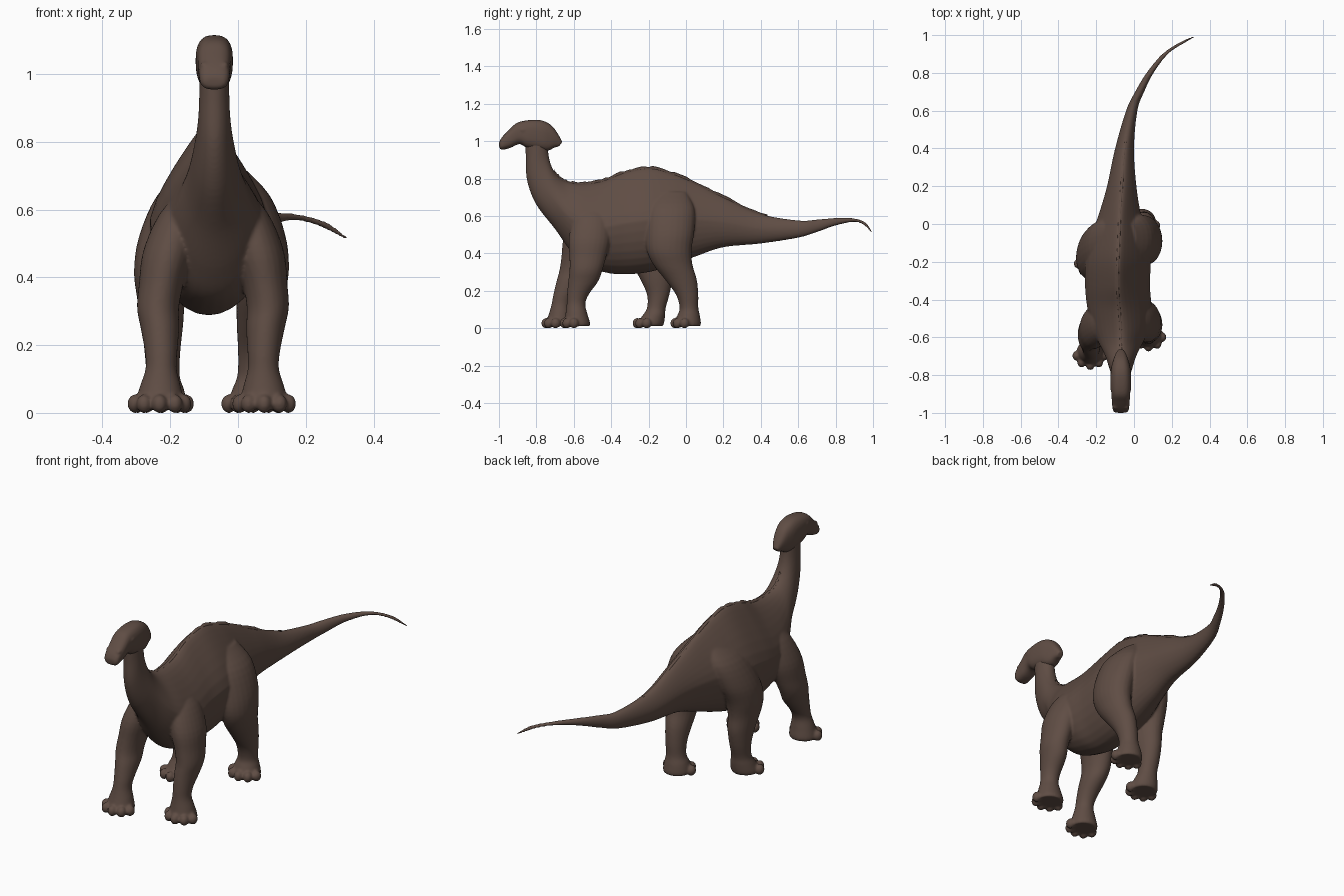
import bpy, bmesh, math, random
from mathutils import Vector, Matrix

random.seed(4)
if "Cube" in bpy.data.objects:
    bpy.data.objects.remove(bpy.data.objects["Cube"], do_unlink=True)

AXIS = -0.07  # x of the animal's midline

skin = bpy.data.materials.new("brown_skin")
skin.use_nodes = True
colour = (0.115, 0.074, 0.058, 1)
skin.diffuse_color = colour
skin.node_tree.nodes["Principled BSDF"].inputs["Base Color"].default_value = colour


def spline(stations, steps):
    """Catmull-Rom interpolation through rows of numbers."""
    rows = [Vector(s) for s in stations]
    result = []
    for i in range(len(rows) - 1):
        a, b, c, d = (rows[min(max(i + k, 0), len(rows) - 1)] for k in (-1, 0, 1, 2))
        for s in range(steps):
            t = s / steps
            result.append(b + (c - a) * (t / 2)
                          + (a * 2 - b * 5 + c * 4 - d) * (t * t / 2)
                          + (b * 3 - a - c * 3 + d) * (t ** 3 / 2))
    return result + [rows[-1]]


def loft(bm, rings):
    """Skin a list of closed rings and cap both ends."""
    loops = [[bm.verts.new(p) for p in ring] for ring in rings]
    for lower, upper in zip(loops, loops[1:]):
        n = len(lower)
        for i in range(n):
            j = (i + 1) % n
            bm.faces.new((lower[i], lower[j], upper[j], upper[i]))
    bm.faces.new(loops[0])
    bm.faces.new(loops[-1][::-1])


def ball(bm, centre, size):
    matrix = Matrix.Translation(centre) @ Matrix.Diagonal((*size, 1))
    bmesh.ops.create_uvsphere(bm, u_segments=16, v_segments=10, radius=1, matrix=matrix)


def finish(name, bm, soften=0):
    bmesh.ops.recalc_face_normals(bm, faces=bm.faces)
    mesh = bpy.data.meshes.new(name)
    bm.to_mesh(mesh)
    bm.free()
    mesh.materials.append(skin)
    mesh.shade_smooth()
    obj = bpy.data.objects.new(name, mesh)
    bpy.context.collection.objects.link(obj)
    if soften:  # fuse overlapping pieces into one soft skin
        remesh = obj.modifiers.new("fuse", "REMESH")
        remesh.mode = "VOXEL"
        remesh.voxel_size = 0.006
        remesh.use_smooth_shade = True
        smooth = obj.modifiers.new("soften", "SMOOTH")
        smooth.iterations = soften


def section(row, power=1.0, sides=32):
    """Ring spanning a top and a bottom point; pear narrows the upper half."""
    x, top_y, top_z, low_y, low_z, width, pear = row
    top, low = Vector((x, top_y, top_z)), Vector((x, low_y, low_z))
    middle, half = (top + low) / 2, (top - low) / 2
    ring = []
    for i in range(sides):
        a = math.tau * i / sides
        c, s = (math.copysign(abs(v) ** power, v) for v in (math.cos(a), math.sin(a)))
        narrow = 1 - pear * max(s, 0) ** 1.2
        ring.append(middle + half * s + Vector((width * c * narrow, 0, 0)))
    return ring


# Body from tail tip to throat: x, top y, top z, bottom y, bottom z, half width, pear
body_rows = spline([
    (.32, .995, .52, .99, .51, .008, 0),
    (.25, .96, .566, .955, .548, .016, 0),
    (.165, .9, .588, .9, .568, .016, 0),
    (.085, .8, .59, .8, .549, .019, 0),
    (.03, .7, .582, .7, .514, .024, 0),
    (-.012, .6, .577, .6, .484, .03, 0),
    (-.05, .4, .612, .4, .453, .05, .2),
    (-.065, .2, .702, .2, .433, .078, .35),
    (-.075, .05, .777, .05, .383, .112, .5),
    (-.08, -.08, .83, -.08, .335, .152, .58),
    (-.085, -.2, .857, -.2, .3, .172, .62),
    (-.087, -.33, .833, -.33, .288, .172, .6),
    (-.078, -.45, .787, -.43, .298, .17, .5),
    (-.07, -.56, .774, -.54, .335, .152, .42),
    (-.07, -.64, .785, -.615, .41, .118, .35),
    (-.07, -.69, .82, -.7, .53, .084, .2),
    (-.07, -.72, .87, -.8, .66, .061, 0),
    (-.07, -.735, .93, -.85, .79, .048, 0),
    (-.07, -.74, 1, -.857, .92, .044, 0),
    (-.07, -.75, 1.06, -.86, 1, .044, 0),
], 6)
body = bmesh.new()
loft(body, [section(r) for r in body_rows])

# Legs: distance from midline, y, z, half width, half depth
front_rows = [
    (.06, -.5, .67, .025, .05),
    (.1, -.505, .59, .058, .095),
    (.13, -.515, .48, .075, .112),
    (.15, -.525, .38, .066, .098),
    (.158, -.535, .31, .062, .088),
    (.151, -.55, .25, .057, .08),
    (.146, -.578, .18, .048, .058),
    (.145, -.588, .13, .046, .05),
    (.146, -.586, .08, .06, .058),
    (.147, -.583, .03, .072, .07),
    (.147, -.583, .012, .07, .068),
]
rear_rows = [
    (.05, -.08, .73, .03, .08),
    (.095, -.08, .64, .07, .125),
    (.128, -.085, .52, .083, .13),
    (.14, -.09, .42, .08, .12),
    (.136, -.07, .34, .071, .105),
    (.128, -.027, .26, .062, .085),
    (.123, .006, .18, .053, .06),
    (.118, .016, .11, .05, .05),
    (.115, .014, .07, .062, .06),
    (.115, .008, .03, .072, .072),
    (.115, .008, .012, .07, .07),
]


def add_leg(bm, rows, side, stride=0, splay=0):
    """Stride and splay shear the leg more and more toward the foot."""
    rings = []
    for off, y, z, wide, deep in spline(rows, 4):
        drop = 1 - z / rows[0][2]
        centre = Vector((AXIS + side * (off + splay * drop), y + stride * drop, z))
        rings.append([centre + Vector((wide * math.cos(a), deep * math.sin(a), 0))
                      for a in (math.tau * i / 24 for i in range(24))])
    loft(bm, rings)
    # Five round toes fanned toward the front
    for i in range(-2, 3):
        a = math.radians(38 * i)
        toe = centre + Vector((0.074 * math.sin(a), -0.067 * math.cos(a), 0))
        toe.z = 0.027
        ball(bm, toe, (0.023, 0.026, 0.028))


add_leg(body, front_rows, 1)
add_leg(body, front_rows, -1, stride=-0.1, splay=0.015)
add_leg(body, rear_rows, 1)
add_leg(body, rear_rows, -1, stride=-0.205, splay=0.04)
finish("body_and_legs", body, soften=7)

# Bumpy ridge along the spine
ridge = bmesh.new()
rings = []
for r in body_rows:
    if -0.71 < r[1] < 0.45 and r[2] < 0.86:
        top = Vector((r[0], r[1], r[2]))
        up = (top - Vector((r[0], r[3], r[4]))).normalized()
        side = Vector((0.012, 0, 0))
        base = top - up * 0.014
        rings.append((base - side, base + side, top + up * random.uniform(0.004, 0.013)))
loft(ridge, rings)
finish("spine_ridge", ridge)

# Head with backswept crest, brows and nostrils
head_rows = spline([
    (AXIS, -1, .99, -.998, .966, .028, 0),
    (AXIS, -.985, 1.02, -.985, .954, .042, 0),
    (AXIS, -.94, 1.067, -.94, .964, .047, 0),
    (AXIS, -.9, 1.1, -.89, .985, .05, 0),
    (AXIS, -.83, 1.114, -.85, .965, .055, 0),
    (AXIS, -.77, 1.111, -.77, .95, .052, 0),
    (AXIS, -.72, 1.085, -.735, .95, .042, 0),
    (AXIS, -.685, 1.04, -.705, .965, .03, 0),
    (AXIS, -.661, .995, -.68, .972, .017, 0),
], 5)
head = bmesh.new()
loft(head, [section(r, 0.75) for r in head_rows])
for side in (-1, 1):
    ball(head, (AXIS + side * 0.043, -0.87, 1.06), (0.013, 0.022, 0.013))
    ball(head, (AXIS + side * 0.03, -0.965, 1.025), (0.012, 0.016, 0.012))
finish("head", head, soften=3)
